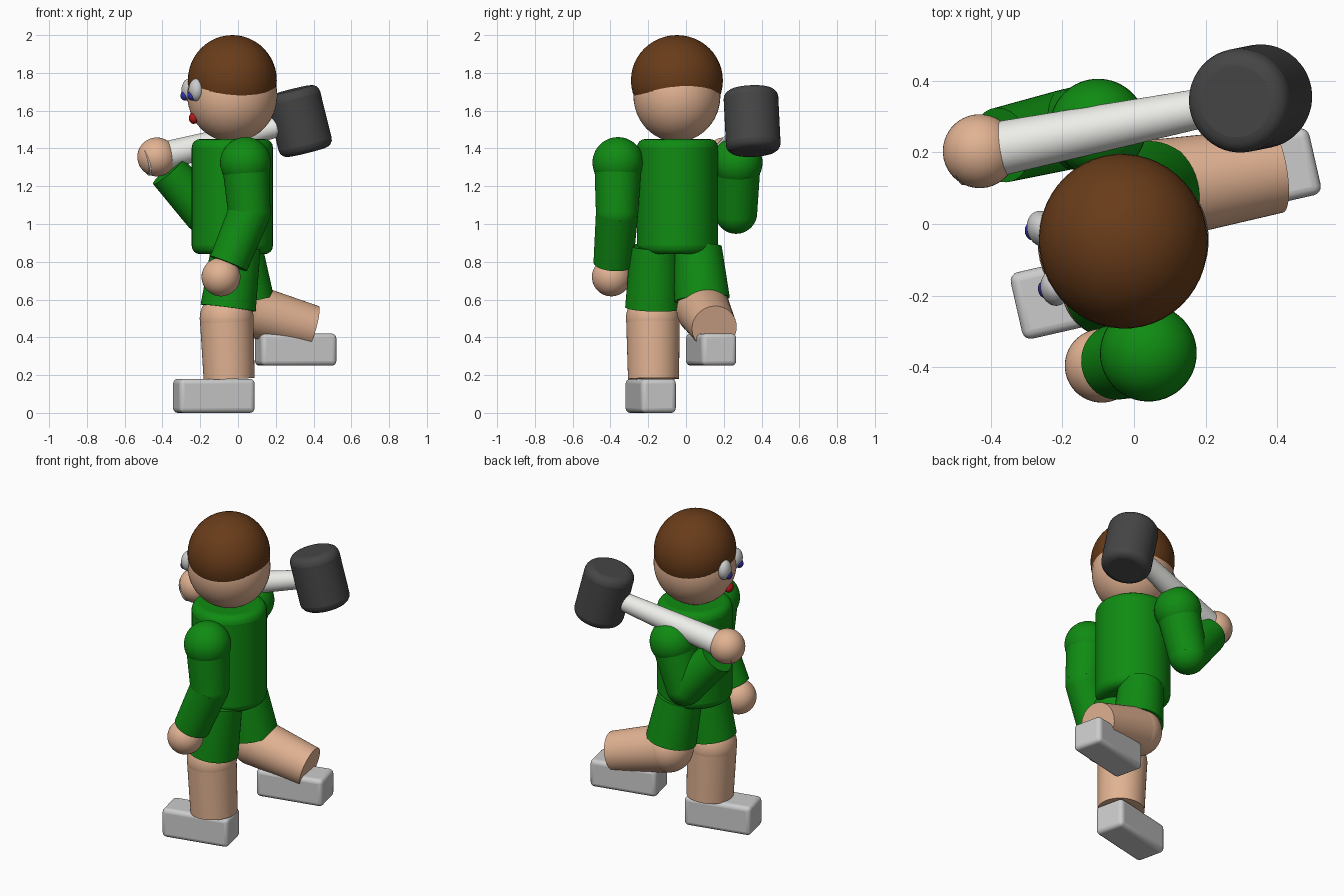
import bpy, math
from mathutils import Vector

if "Cube" in bpy.data.objects:
    bpy.data.objects.remove(bpy.data.objects["Cube"])

YAW = math.radians(12.8)          # the figure faces -x, turned slightly to -y
FWD = Vector((-math.cos(YAW), -math.sin(YAW), 0))
SIDE = Vector((-math.sin(YAW), math.cos(YAW), 0))
HEAD = Vector((-0.03, -0.048, 0))


def mat(name, rgb):
    m = bpy.data.materials.new(name)
    m.diffuse_color = (*rgb, 1)
    m.use_nodes = True
    m.node_tree.nodes["Principled BSDF"].inputs["Base Color"].default_value = m.diffuse_color
    return m


GREEN = mat("green", (0.005, 0.26, 0.006))
SKIN = mat("skin", (0.76, 0.45, 0.29))
BROWN = mat("brown", (0.14, 0.045, 0.01))
WHITE = mat("white", (0.85, 0.85, 0.82))
GREY = mat("pale_grey", (0.6, 0.6, 0.58))
DARK = mat("dark", (0.06, 0.06, 0.06))
BLUE = mat("blue", (0.03, 0.03, 0.4))
RED = mat("red", (0.45, 0.01, 0.01))


def finish(name, material, bevel=0):
    o = bpy.context.object
    o.name = name
    o.data.materials.append(material)
    if bevel:
        bpy.ops.object.transform_apply(location=False, rotation=False, scale=True)
        b = o.modifiers.new("round", 'BEVEL')
        b.width, b.segments = bevel, 4
        b.limit_method, b.angle_limit = 'ANGLE', math.radians(50)
    bpy.ops.object.shade_smooth_by_angle(angle=math.radians(40))
    return o


def ball(name, loc, r, material):
    r = (r, r, r) if isinstance(r, float) else r
    bpy.ops.mesh.primitive_uv_sphere_add(segments=48, ring_count=24, radius=1,
                                         location=loc, rotation=(0, 0, YAW))
    bpy.context.object.scale = r
    finish(name, material)


def limb(name, a, b, ra, rb, material, bevel=0):
    a, b = Vector(a), Vector(b)
    bpy.ops.mesh.primitive_cone_add(vertices=48, radius1=ra, radius2=rb, depth=(b - a).length,
                                    location=(a + b) / 2)
    bpy.context.object.rotation_euler = (b - a).to_track_quat('Z', 'Y').to_euler()
    finish(name, material, bevel)


def face(u, v, z):
    p = HEAD + FWD * u + SIDE * v
    return (p.x, p.y, z)


# head, hair and facial features
ball("head", (HEAD.x, HEAD.y, 1.68), (0.239, 0.23, 0.245), SKIN)
ball("hair", (HEAD.x, HEAD.y, 1.76), (0.235, 0.244, 0.24), BROWN)
for side, s in (("left", -1), ("right", 1)):
    ball(side + "_eye", face(0.215, 0.085 * s, 1.71), (0.04, 0.05, 0.06), GREY)
    ball(side + "_pupil", face(0.24, 0.083 * s, 1.68), (0.022, 0.026, 0.026), BLUE)
ball("mouth", face(0.21, 0, 1.56), (0.025, 0.035, 0.03), RED)

# torso
limb("torso", (-0.03, -0.045, 0.84), (-0.03, -0.045, 1.45), 0.215, 0.215, GREEN, 0.045)

# arms: shoulder, elbow, wrist, hand
arms = {
    "left": ((0.04, -0.36, 1.325), (0.06, -0.365, 1.06), (-0.05, -0.385, 0.79), (-0.09, -0.395, 0.72)),
    "right": ((-0.10, 0.27, 1.325), (-0.18, 0.265, 1.06), (-0.37, 0.22, 1.28), (-0.43, 0.203, 1.355)),
}
for n, (sh, el, wr, hand) in arms.items():
    ball(n + "_shoulder", sh, 0.135, GREEN)
    limb(n + "_upper_arm", sh, el, 0.125, 0.112, GREEN)
    ball(n + "_elbow", el, 0.112, GREEN)
    limb(n + "_forearm", el, wr, 0.112, 0.105, GREEN)
    ball(n + "_hand", hand, 0.103, SKIN)

# legs: hip, shorts hem, knee, ankle, ankle radius
legs = {
    "left": ((-0.01, -0.165, 0.88), (-0.052, -0.175, 0.555), (-0.06, -0.175, 0.5), (-0.047, -0.172, 0.18), 0.135),
    "right": ((0.0, 0.06, 0.87), (0.043, 0.085, 0.6), (0.055, 0.093, 0.545), (0.395, 0.15, 0.45), 0.12),
}
for n, (hip, hem, knee, ankle, r) in legs.items():
    limb(n + "_thigh", hip, hem, 0.13, 0.147, GREEN)
    ball(n + "_knee", knee, 0.143, SKIN)
    limb(n + "_shin", knee, ankle, 0.142, r, SKIN)

# shoes
for n, loc in (("left", (-0.128, -0.187, 0.09)), ("right", (0.305, 0.133, 0.335))):
    bpy.ops.mesh.primitive_cube_add(size=1, location=loc, rotation=(0, 0, YAW))
    bpy.context.object.scale = (0.41, 0.19, 0.18 if n == "left" else 0.17)
    finish(n + "_shoe", GREY, 0.025)

# hammer over the shoulder
butt, top = Vector((-0.492, 0.187, 1.333)), Vector((0.325, 0.35, 1.545))
limb("hammer_handle", butt, top, 0.08, 0.05, WHITE)
axis = (top - butt).normalized()
up = (Vector((0, 0, 1)) - axis * axis.z).normalized()
limb("hammer_head", top - up * 0.17, top + up * 0.17, 0.145, 0.145, DARK, 0.045)
